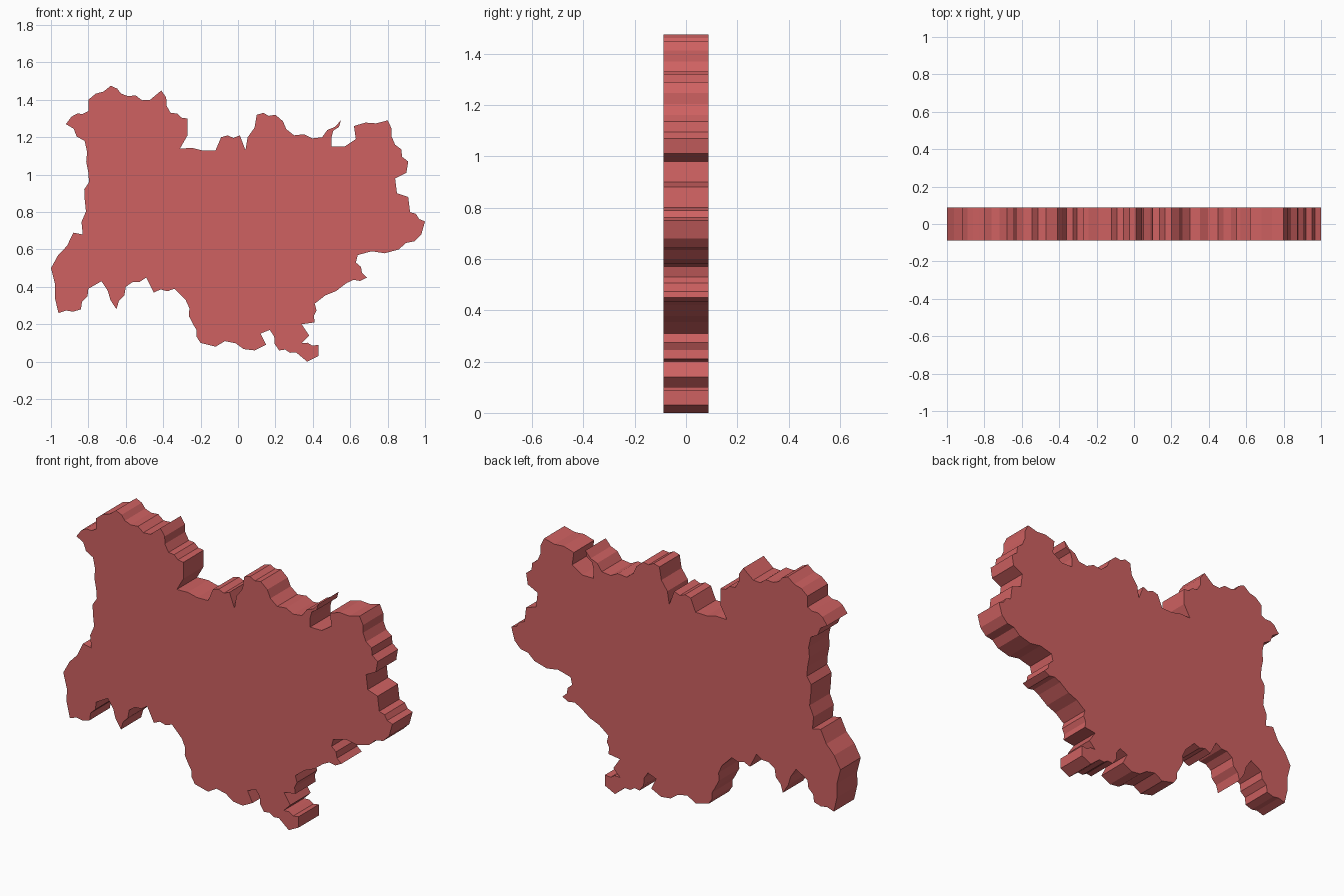
import bpy, bmesh, random
from mathutils import Vector

if "Cube" in bpy.data.objects:
    bpy.data.objects.remove(bpy.data.objects["Cube"])

random.seed(4)
HALF_DEPTH = 0.088

# Main corners of the ragged outline, clockwise from upper left (x, z)
OUTLINE = [
    (-.92, 1.27), (-.89, 1.31), (-.80, 1.34), (-.80, 1.40), (-.68, 1.475),
    (-.59, 1.42), (-.47, 1.40), (-.41, 1.45), (-.36, 1.33), (-.27, 1.30),
    (-.27, 1.21), (-.31, 1.14), (-.12, 1.13), (-.09, 1.20), (.01, 1.21),
    (.04, 1.13), (.10, 1.32), (.20, 1.32), (.30, 1.21), (.45, 1.20),
    (.55, 1.29), (.50, 1.20), (.50, 1.15), (.57, 1.15), (.63, 1.19),
    (.62, 1.26), (.80, 1.29), (.84, 1.16), (.91, 1.07), (.90, 1.01),
    (.84, .98), (.85, .90), (.91, .88), (.92, .80), (1.0, .75),
    (.98, .68), (.86, .60), (.64, .57), (.63, .53), (.69, .45),
    (.58, .42), (.41, .31), (.41, .21), (.34, .20), (.38, .14),
    (.34, .10), (.43, .09), (.43, .03), (.37, 0), (.31, .05),
    (.22, .06), (.17, .17), (.12, .15), (.15, .09), (.09, .06),
    (-.07, .11), (-.12, .08), (-.20, .10), (-.24, .20), (-.28, .33),
    (-.34, .39), (-.45, .37), (-.49, .45), (-.60, .40), (-.65, .28),
    (-.73, .43), (-.80, .39), (-.84, .28), (-.96, .26), (-1.0, .50),
    (-.88, .69), (-.83, .68), (-.82, .87), (-.80, 1.01), (-.82, 1.18),
]


def roughen(points, min_length, size):
    """Break long edges with small in-and-out steps."""
    result = []
    for i, p in enumerate(points):
        a, b = Vector(p), Vector(points[(i + 1) % len(points)])
        result.append(a)
        edge = b - a
        if edge.length > min_length:
            normal = Vector((-edge.y, edge.x)).normalized()
            for t, side in ((.35, 1), (.65, -1)):
                result.append(a + edge * t + normal * side * size * random.uniform(.4, 1))
    return result


# Flat outline extruded into a slab
bm = bmesh.new()
verts = [bm.verts.new((p.x, -HALF_DEPTH, p.y)) for p in roughen(OUTLINE, .09, .011)]
front = bm.faces.new(verts)
back = bmesh.ops.extrude_face_region(bm, geom=[front], use_keep_orig=True)
moved = [v for v in back["geom"] if isinstance(v, bmesh.types.BMVert)]
bmesh.ops.translate(bm, verts=moved, vec=(0, 2 * HALF_DEPTH, 0))
bmesh.ops.triangulate(bm, faces=[f for f in bm.faces if len(f.verts) > 4])
bmesh.ops.recalc_face_normals(bm, faces=bm.faces)
mesh = bpy.data.meshes.new("region_slab")
bm.to_mesh(mesh)
bm.free()
slab = bpy.data.objects.new("region_slab", mesh)
bpy.context.collection.objects.link(slab)

# Red finish
red = bpy.data.materials.new("red")
red.diffuse_color = (.62, .12, .12, 1)
red.use_nodes = True
red.node_tree.nodes["Principled BSDF"].inputs["Base Color"].default_value = red.diffuse_color
mesh.materials.append(red)
